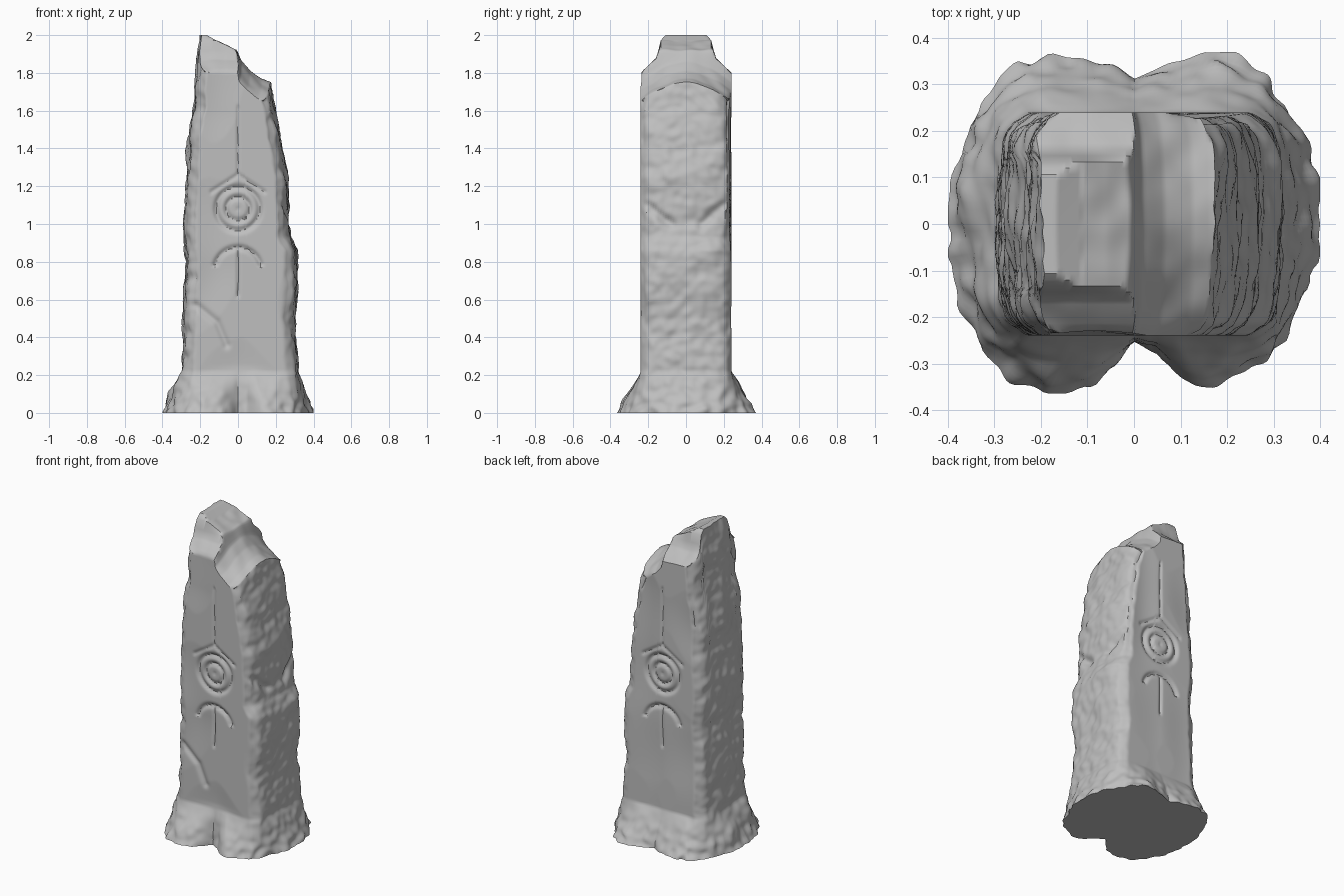
import bpy, bmesh, math
from mathutils import Vector, noise

if "Cube" in bpy.data.objects:
    bpy.data.objects.remove(bpy.data.objects["Cube"])

LEFT = [(0, -.40), (.1, -.36), (.17, -.31), (.25, -.295), (.6, -.285), (.8, -.275), (.95, -.29),
        (1.2, -.275), (1.45, -.265), (1.55, -.25), (1.62, -.23), (1.75, -.23), (1.85, -.22), (2, -.20)]
RIGHT = [(0, .40), (.1, .35), (.2, .32), (.4, .31), (.5, .30), (.7, .315), (.86, .31), (.93, .275),
         (1.1, .27), (1.25, .26), (1.4, .235), (1.55, .21), (1.65, .185), (1.75, .17), (2, .17)]
CREST = [(-.23, 2.0), (-.19, 2.0), (-.13, 1.97), (-.07, 1.945), (-.01, 1.92), (.02, 1.86),
         (.07, 1.81), (.13, 1.77), (.18, 1.75)]
SHOULDER = [(0, 2), (.11, 2), (.135, 1.97), (.155, 1.88), (.24, 1.80)]
FOOT = [(.4, 0), (.36, .2), (.3, .29), (.2, .37), (.1, .35), (0, .32), (-.15, .36), (-.25, .35),
        (-.35, .22), (-.39, .1), (-.4, -.03), (-.35, -.22), (-.3, -.3), (-.2, -.37), (-.1, -.35),
        (-.03, -.29), (0, -.255), (.05, -.28), (.13, -.355), (.2, -.335), (.3, -.28), (.36, -.15), (.4, -.05)]
NX, NY, NZ = 64, 36, 170


def lerp_table(tab, v):
    if v <= tab[0][0]:
        return tab[0][1]
    for (a, p), (b, q) in zip(tab, tab[1:]):
        if v <= b:
            return p + (q - p) * (v - a) / (b - a)
    return tab[-1][1]


POLAR = sorted((math.atan2(y, x), math.hypot(x, y)) for x, y in FOOT)
POLAR = ([(a - 2 * math.pi, r) for a, r in POLAR[-2:]] + POLAR
         + [(a + 2 * math.pi, r) for a, r in POLAR[:2]])


def bump(d, w):
    return math.exp(-(d / w) ** 2)


def seg(px, pz, ax, az, bx, bz):
    # distance from a point to a line segment
    dx, dz = bx - ax, bz - az
    k = max(0, min(1, ((px - ax) * dx + (pz - az) * dz) / (dx * dx + dz * dz)))
    return math.hypot(px - ax - k * dx, pz - az - k * dz)


def carving(x, z, front):
    # depth of the eye, brow, cracks and arc cut into a broad face
    r = math.hypot(x, z - 1.08)
    d = .014 * bump(r - .115, .014) + .013 * bump(r - .062, .012) + .006 * bump(r, .01)
    d += .008 * bump(seg(abs(x), z, .14, 1.17, 0, 1.26), .010)
    ra = math.hypot(x, z - .75)
    if z > .78:
        d += .014 * bump(ra - .125, .013)
    d += .010 * bump(seg(x, z, 0, .86, 0, .62), .008)
    d += .007 * bump(seg(x, z, 0, 1.27, 0, 1.62), .008)
    if front:
        d += .012 * bump(min(seg(x, z, -.22, .57, -.11, .48), seg(x, z, -.11, .48, -.06, .36)), .018)
    return d


def top_height(s, t):
    # broken, stepped crown
    x, y = -.025 + .2 * s, .24 * abs(t)
    h = lerp_table(CREST, x)
    h = min(h, lerp_table(SHOULDER, y))
    k = max(0, min(1, (x + .02) / .04))
    h = min(h, lerp_table(CREST, x) - k * .10 * abs(t) ** 1.6)
    return h + .008 * noise.noise(Vector((x * 14, y * 14 * (1 if t > 0 else -1), 3))) * (h < 1.97)


def place(s, t, z):
    a, b = lerp_table(LEFT, max(z, .22)), lerp_table(RIGHT, max(z, .22))
    half, mid = (b - a) / 2, (a + b) / 2
    x = mid + s * (half - .018 * t * t - .03 * abs(t) ** 8)
    y = .24 * t
    p = Vector((x, y, z))
    # chipped narrow sides
    n = noise.noise(p * 9) * .012 + noise.noise(p * 22) * .008
    n += .012 * (abs(noise.noise(Vector((y * 5, z * 7, s)))) - .25)
    x += s ** 7 * n
    if s > 0:
        x -= s ** 9 * .022 * bump(seg(abs(y), z, .2, 1.1, .08, 1.0), .025)
    # worn broad faces with the carved signs
    wear = max(0, noise.noise(Vector((x * 4, z * 2.5, t * 5)))) * .02
    edge = max(0, (abs(s) - .88) / .12) ** 2 * .014
    fade = max(0, min(1, (z - .15) / .1))
    cut = edge + (wear + carving(x, z, t < 0)) * fade
    y -= t ** 9 * min(cut, .045)
    # flared lumpy foot
    if z < .22:
        ang = math.atan2(y, x)
        r = lerp_table(POLAR, ang)
        f = ((.22 - z) / .22)
        f = min(1, f ** .95 + .3 * f * (1 - f) * noise.noise(Vector((x * 9, y * 9, z * 8))) * 2)
        tgt = Vector((r * math.cos(ang), r * math.sin(ang)))
        x, y = x + (tgt.x - x) * f, y + (tgt.y - y) * f
        k = 1 + .05 * f * noise.noise(Vector((x * 20, y * 20, z * 20)))
        x, y = max(-.4, min(.4, x * k)), max(-.37, min(.37, y * k))
    return x, y, z


# perimeter walk around the grid of the cross-section
walk = ([(i, 0) for i in range(NX)] + [(NX, j) for j in range(NY)]
        + [(i, NY) for i in range(NX, 0, -1)] + [(0, j) for j in range(NY, 0, -1)])


def st(i, j):
    return 2 * i / NX - 1, 2 * j / NY - 1


bm = bmesh.new()
rings = []
for k in range(NZ + 1):
    ring = []
    for i, j in walk:
        s, t = st(i, j)
        ring.append(bm.verts.new(place(s, t, top_height(s, t) * k / NZ)))
    rings.append(ring)
n = len(walk)
for lo, hi in zip(rings, rings[1:]):
    for q in range(n):
        r = (q + 1) % n
        bm.faces.new((lo[q], lo[r], hi[r], hi[q]))
bm.faces.new(rings[0][::-1])

# crown surface
crown = dict(zip(walk, rings[-1]))
for i in range(1, NX):
    for j in range(1, NY):
        s, t = st(i, j)
        h = top_height(s, t)
        a, b = lerp_table(LEFT, h), lerp_table(RIGHT, h)
        x = (a + b) / 2 + s * ((b - a) / 2 - .018 * t * t - .03 * abs(t) ** 8)
        crown[i, j] = bm.verts.new((x, .24 * t, h))
for i in range(NX):
    for j in range(NY):
        bm.faces.new((crown[i, j], crown[i + 1, j], crown[i + 1, j + 1], crown[i, j + 1]))

bmesh.ops.recalc_face_normals(bm, faces=bm.faces)
mesh = bpy.data.meshes.new("standing_stone")
bm.to_mesh(mesh)
bm.free()
stone = bpy.data.objects.new("standing_stone", mesh)
bpy.context.collection.objects.link(stone)
mat = bpy.data.materials.new("grey stone")
mat.diffuse_color = (.52, .52, .52, 1)
mat.use_nodes = True
mat.node_tree.nodes["Principled BSDF"].inputs["Base Color"].default_value = mat.diffuse_color
mesh.materials.append(mat)
bpy.context.view_layer.objects.active = stone
stone.select_set(True)
bpy.ops.object.shade_smooth_by_angle(angle=math.radians(40))
